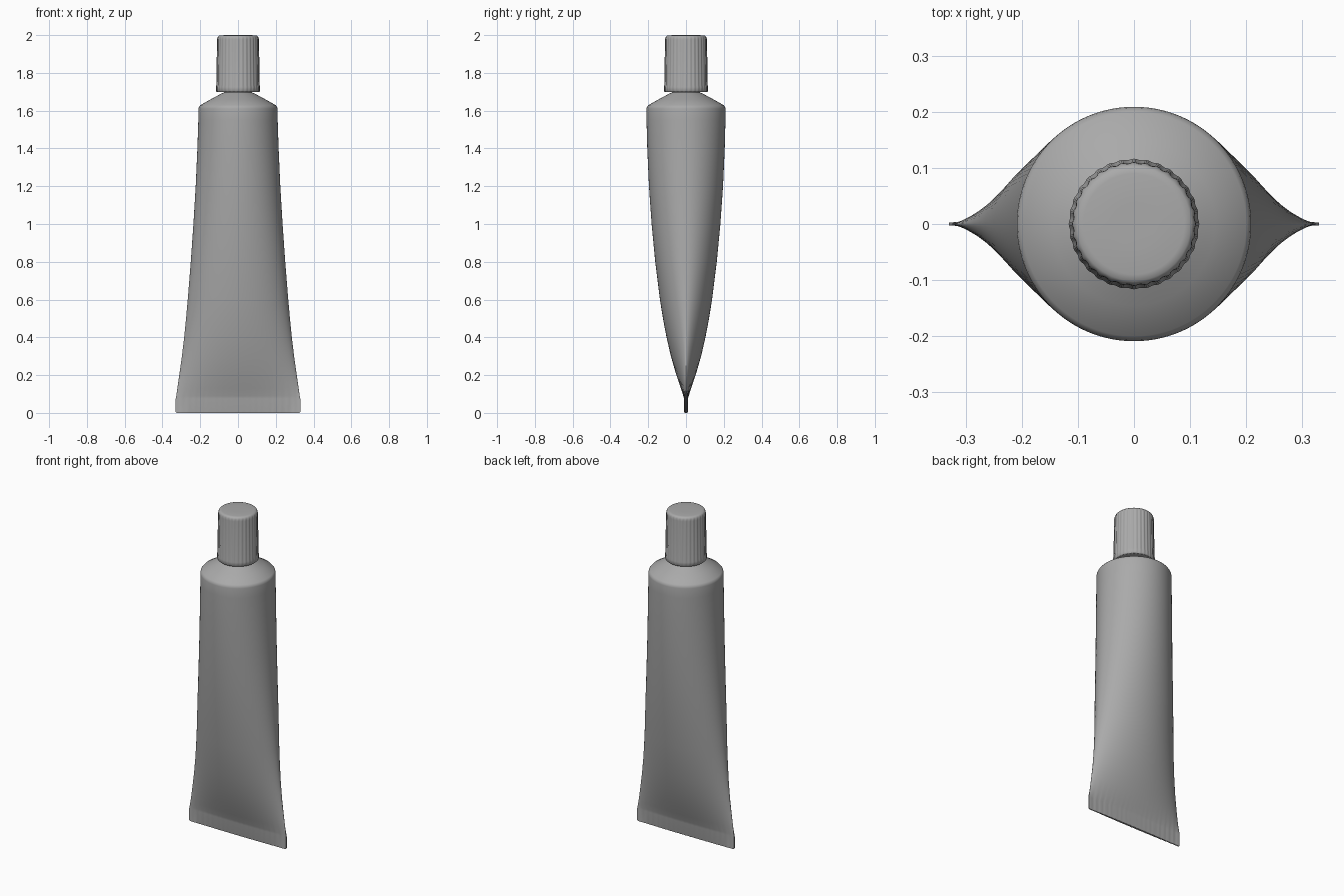
import bpy, bmesh, math

if "Cube" in bpy.data.objects:
    bpy.data.objects.remove(bpy.data.objects["Cube"])

grey = bpy.data.materials.new("plain grey")
grey.diffuse_color = (0.4, 0.4, 0.4, 1)
grey.use_nodes = True
grey.node_tree.nodes["Principled BSDF"].inputs["Base Color"].default_value = grey.diffuse_color


def loft(name, rings, angle):
    """Skin a list of closed rings, capping both ends."""
    bm = bmesh.new()
    loops = [[bm.verts.new(p) for p in ring] for ring in rings]
    for lo, hi in zip(loops, loops[1:]):
        for i in range(len(lo)):
            j = (i + 1) % len(lo)
            bm.faces.new((lo[i], lo[j], hi[j], hi[i]))
    bm.faces.new(loops[0][::-1])
    bm.faces.new(loops[-1])
    mesh = bpy.data.meshes.new(name)
    bm.to_mesh(mesh)
    bm.free()
    mesh.materials.append(grey)
    ob = bpy.data.objects.new(name, mesh)
    bpy.context.collection.objects.link(ob)
    bpy.ops.object.select_all(action='DESELECT')
    ob.select_set(True)
    bpy.context.view_layer.objects.active = ob
    bpy.ops.object.shade_smooth_by_angle(angle=math.radians(angle))
    return ob


def tube_ring(z, a, b, n=128):
    """Ellipse that becomes a pointed lens as the tube flattens."""
    p = 1 + 0.35 * max(0, 1 - z / 0.8)
    ring = []
    for i in range(n):
        t = 2 * math.pi * i / n
        s = math.sin(t)
        x, y = a * math.cos(t), b * math.copysign(abs(s) ** p, s)
        if z < 0.12:  # pressed ribs on the crimped end
            y = math.copysign(max(abs(y), 0.003) if abs(s) > 1e-6 else 0, s)
            y += 0.0015 * math.cos(x * 2 * math.pi / 0.035) * abs(s)
        ring.append((x, y, z))
    return ring


# tube body: height, half width, half depth
body = [(0, .325, .006), (.006, .33, .008), (.075, .33, .009), (.09, .327, .013),
        (.13, .321, .027), (.2, .311, .051), (.3, .297, .080), (.4, .285, .103),
        (.5, .275, .122), (.6, .266, .138), (.8, .250, .163), (1.0, .236, .182),
        (1.2, .224, .196), (1.4, .215, .205), (1.55, .210, .209), (1.61, .209, .209),
        (1.62, .207, .207), (1.629, .200, .200), (1.66, .145, .145),
        (1.69, .089, .089), (1.697, .073, .073), (1.72, .07, .07)]
loft("tube_body", [tube_ring(*r) for r in body], 50)


def cap_ring(r, z, ridge, n=192, count=32):
    return [((r + ridge * math.cos(count * t)) * math.cos(t),
             (r + ridge * math.cos(count * t)) * math.sin(t), z)
            for t in (2 * math.pi * i / n for i in range(n))]


# ridged screw cap with a softly rounded top
cap = [(.08, 1.70, 0), (.112, 1.699, 0), (.1155, 1.703, .001), (.1155, 1.725, .001),
       (.1135, 1.735, .0015), (.1095, 1.975, .0015), (.1085, 1.985, .001),
       (.106, 1.992, 0), (.101, 1.997, 0), (.09, 1.999, 0), (.04, 2.0, 0)]
loft("screw_cap", [cap_ring(*r) for r in cap], 50)
